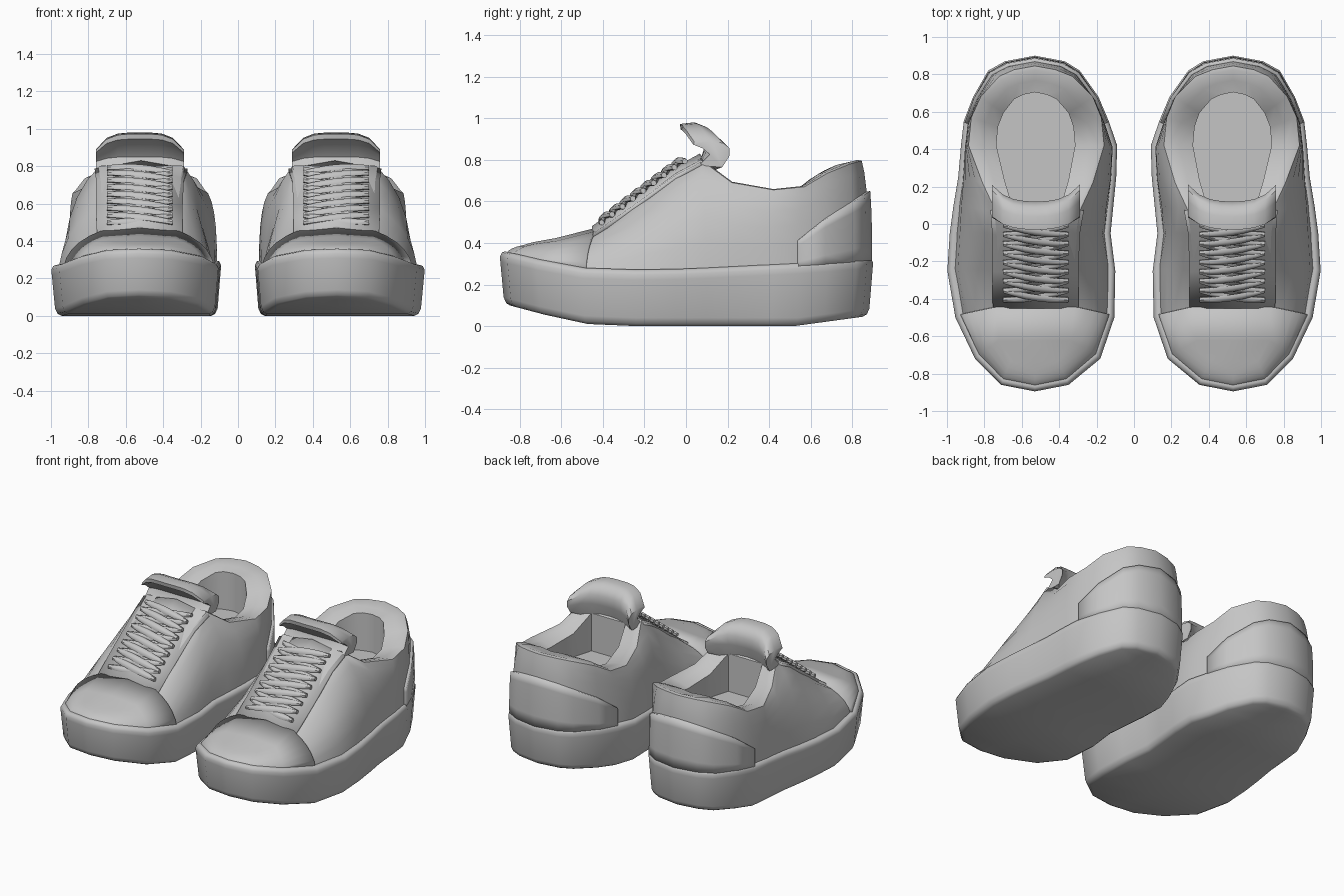
import bpy, bmesh, math
from mathutils import Vector

if "Cube" in bpy.data.objects:
    bpy.data.objects.remove(bpy.data.objects["Cube"])

CX = 0.53
# stations: outline y, inner x, outer x | top edge y, inner x, outer x, z
ST = [
    (-.895, .53, .53, -.78, .53, .53, .375),
    (-.86, .35, .71, -.73, .41, .66, .38),
    (-.72, .18, .85, -.62, .34, .72, .395),
    (-.50, .105, .955, -.44, .32, .73, .44),
    (-.25, .10, .998, -.25, .32, .73, .585),
    (-.05, .125, .985, -.05, .31, .73, .735),
    (.10, .11, .965, .07, .29, .74, .80),
    (.25, .095, .94, .22, .22, .81, .69),
    (.42, .09, .925, .42, .16, .885, .655),
    (.55, .135, .91, .57, .175, .87, .67),
    (.68, .19, .86, .68, .22, .82, .735),
    (.82, .29, .78, .79, .33, .72, .78),
    (.87, .37, .69, .825, .42, .64, .79),
    (.90, .53, .53, .845, .53, .53, .795),
]
N = len(ST)
SOLE_TOP = [(-.9, .36), (-.8, .34), (-.6, .29), (-.4, .27), (0, .275), (.3, .29), (.6, .305), (.9, .33)]
SOLE_BOTTOM = [(-.9, .10), (-.7, .05), (-.45, 0), (.55, 0), (.9, .045)]

grey = bpy.data.materials.new("light grey")
grey.diffuse_color = (.56, .56, .56, 1)
grey.use_nodes = True
grey.node_tree.nodes["Principled BSDF"].inputs["Base Color"].default_value = grey.diffuse_color


def interp(table, y):
    for (a, p), (b, q) in zip(table, table[1:]):
        if y <= b:
            return p + (q - p) * max(0, (y - a) / (b - a))
    return table[-1][1]


def make(name, verts, faces, thick=0, angle=45):
    """Mesh object with optional thickness, mirrored into a pair."""
    me = bpy.data.meshes.new(name)
    me.from_pydata([tuple(v) for v in verts], [], faces)
    bm = bmesh.new()
    bm.from_mesh(me)
    bmesh.ops.remove_doubles(bm, verts=bm.verts, dist=.0005)
    bmesh.ops.recalc_face_normals(bm, faces=bm.faces)
    bm.to_mesh(me)
    bm.free()
    ob = bpy.data.objects.new(name, me)
    bpy.context.collection.objects.link(ob)
    me.materials.append(grey)
    if thick:
        s = ob.modifiers.new("thickness", 'SOLIDIFY')
        s.thickness, s.offset = thick, 0
    ob.modifiers.new("pair", 'MIRROR').use_mirror_merge = False
    bpy.ops.object.select_all(action='DESELECT')
    ob.select_set(True)
    bpy.context.view_layer.objects.active = ob
    bpy.ops.object.shade_smooth_by_angle(angle=math.radians(angle))
    return ob


def loft(rings, closed=True):
    n = len(rings[0])
    verts = [p for r in rings for p in r]
    faces = [(a * n + i, a * n + (i + 1) % n, (a + 1) * n + (i + 1) % n, (a + 1) * n + i)
             for a in range(len(rings) - 1) for i in range(n if closed else n - 1)]
    return verts, faces


def bridge(verts, faces, left, right, crown=0):
    """Fill between two edges with a middle line raised in proportion to width."""
    k, n = len(verts), len(left)
    for l, r in zip(left, right):
        verts += [l, (l + r) / 2 + Vector((0, 0, crown * (r - l).length / .4)), r]
    for i in range(n - 1):
        a = k + 3 * i
        faces += [(a, a + 1, a + 4, a + 3), (a + 1, a + 2, a + 5, a + 4)]


def inset(x, y, d):
    return CX + (x - CX) * (1 - d / .43), y * (1 - d / .9)


def surf(side, i, t):
    """Point on the upper: side 0 inner, 1 outer; t from sole to top edge."""
    s = ST[i]
    back = min(1, max(0, (i - 5) / 3))
    x, y = inset(s[1 + side], s[0], .035 - .012 * back)
    b = Vector((x, y, interp(SOLE_TOP, y) - .02))
    e = Vector((s[4 + side], s[3], s[6]))
    c = b.lerp(e, .12 - .24 * back)
    c.z = b.z + (e.z - b.z) * (.66 + .1 * back)
    return b * (1 - t) ** 2 + c * (2 * t * (1 - t)) + e * t * t


def around(rows):
    """Path along the inner side and back along the outer side."""
    return [(0, i) for i in rows] + [(1, i) for i in reversed(rows)]


LEVELS = (0, .2, .4, .6, .8, 1)

# sole: rounded platform with toe spring
rings = []
for d, base, h in ((.05, 0, 0), (.03, 0, .012), (.018, 0, .04), (.002, 1, -.05),
                   (0, 1, -.025), (.01, 1, -.005), (.025, 1, 0), (.06, 1, -.01)):
    ring = []
    for side, i in around(range(N)):
        x, y = inset(ST[i][1 + side], ST[i][0], d)
        ring.append(Vector((x, y, interp(SOLE_TOP if base else SOLE_BOTTOM, ST[i][0]) + h)))
    rings.append(ring)
v, f = loft(rings)
for r in (rings[0], rings[-1]):
    bridge(v, f, r[:N], r[N:][::-1])
make("sole", v, f, angle=55)

# upper: closed over the foot, open at the collar
v, f = loft([[surf(s, i, t) for s, i in around(range(N))] for t in LEVELS])
bridge(v, f, [surf(0, i, 1) for i in range(7)], [surf(1, i, 1) for i in range(7)], .015)
make("upper", v, f)

# toe cap: thicker shell over the front
rows = list(range(3, -1, -1))
v, f = loft([[surf(s, i, t) for s, i in around(rows)] for t in LEVELS], False)
bridge(v, f, [surf(0, i, 1) for i in range(4)], [surf(1, i, 1) for i in range(4)], .015)
make("toe_cap", v, f, .03)

# heel counter: panel rising toward the back
rise = {9: .24, 10: .38, 11: .49, 12: .54, 13: .57}
v, f = loft([[surf(s, i, t * rise[i]) for s, i in around(range(9, N))] for t in LEVELS], False)
make("heel_counter", v, f, .035)

# lining: padded collar band, inner wall and insole
path = around(range(6, N))
rim = [surf(s, i, 1) for s, i in path]


def shrink(kx, front, back, height):
    return [Vector((CX + (p.x - CX) * kx, .42 + (p.y - .42) * (front if p.y < .42 else back), height(p.z)))
            for p in rim]


rings = [rim, shrink(.94, .99, .95, lambda z: z + .004),
         shrink(.78, .97, .82, lambda z: min(z, .78) - .005),
         shrink(.58, .92, .67, lambda z: min(z, .79) - .03),
         shrink(.58, .92, .67, lambda z: .5)]
v, f = loft(rings)
h = len(path) // 2
bridge(v, f, rings[-1][:h], rings[-1][h:][::-1])
make("lining", v, f)

# eyestay: raised panel under the laces
v, f = [], []
bridge(v, f, [surf(0, i, .93) for i in range(3, 7)], [surf(1, i, .93) for i in range(3, 7)], .035)
make("eyestay", v, f, .025)

# tongue: padded lip curling forward, hollow behind, wings swept back (y, z, sweep)
LIP = [(0, .74, .06), (.07, .80, .02), (.085, .85, .03), (.04, .91, .04), (-.025, .945, .06),
       (-.03, .972, .07), (.04, .98, .08), (.09, .96, .09), (.12, .91, .09), (.11, .84, .10),
       (.075, .73, .10)]
rings = []
for k in range(9):
    u = k / 4 - 1
    sweep, fall = .4 * u * u + .6 * u ** 4, 1 - .5 * u ** 4
    rings.append([Vector((.525 + .235 * u, y + s * sweep, .80 + (z - .80) * fall))
                  for y, z, s in LIP])
v, f = loft(rings)
n = len(LIP)
f += [tuple(range(n)), tuple(range(8 * n, 9 * n))]
make("tongue", v, f, angle=50)

# laces: flat crossing strands climbing the throat
THROAT = [(s[3], s[6]) for s in ST[3:7]]
along = Vector((0, .74, .67))
away = Vector((0, -.67, .74))
v, f = [], []
for row in range(8):
    for sign in (-1, 1):
        rings = []
        for k in range(7):
            u = k / 3 - 1
            y = -.405 + .05 * (row + (u + 1) / 2) - .015 * (1 - u * u)
            lift = .032 + .015 * (1 - u * u) + .008 * sign * math.cos(u * 1.5)
            c = Vector((.525 + sign * u * .175, y, interp(THROAT, y) + lift))
            w = .014 + .01 * (1 - u * u)
            rings.append([c + along * (w * math.cos(a)) + away * (.014 * math.sin(a))
                          for a in (j * math.tau / 6 for j in range(6))])
        sv, sf = loft(rings)
        sf += [tuple(range(6)), tuple(range(36, 42))]
        f += [tuple(q + len(v) for q in face) for face in sf]
        v += sv
make("laces", v, f, angle=50)
